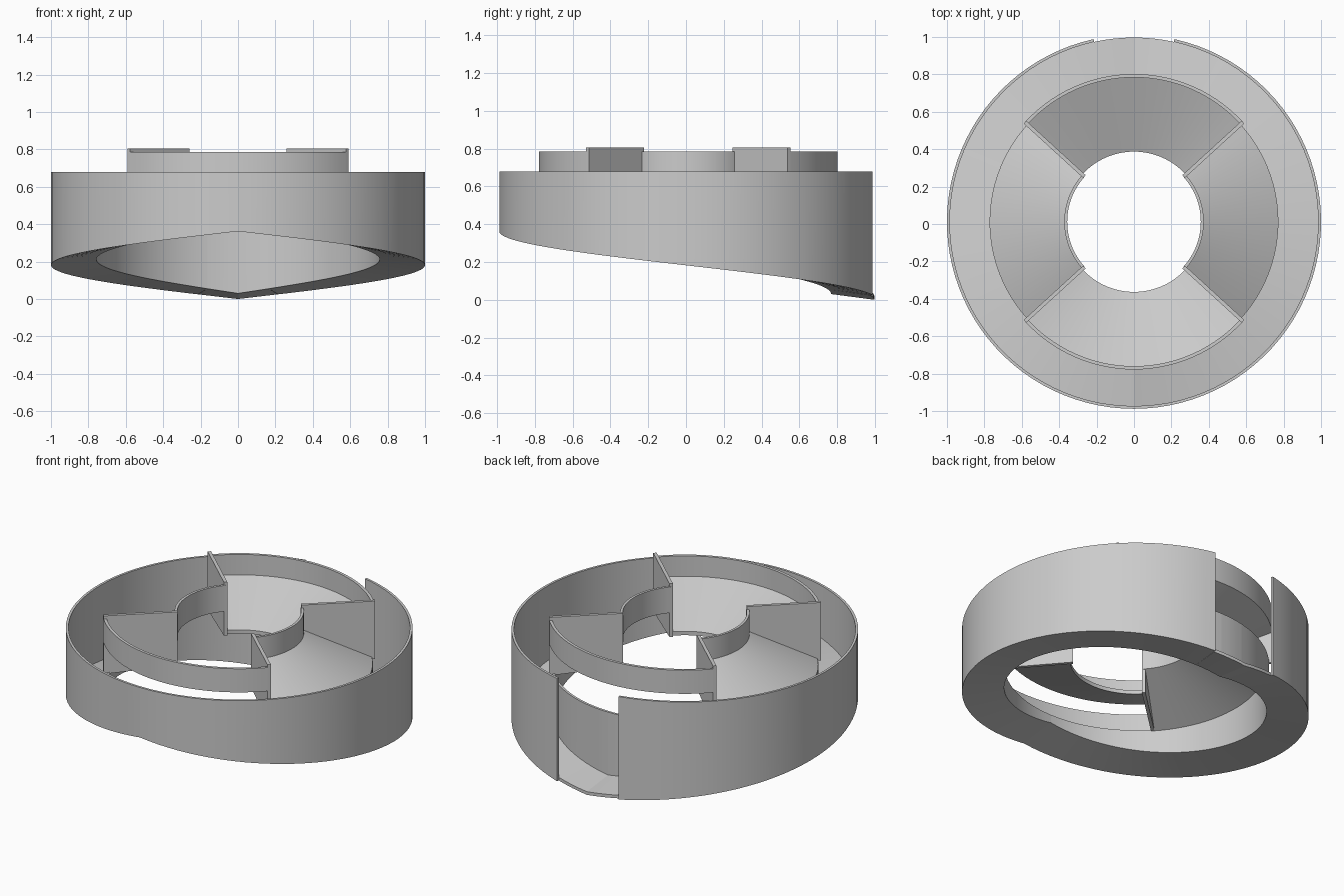
import bpy, bmesh
from math import radians, degrees, cos, sin

if "Cube" in bpy.data.objects:
    bpy.data.objects.remove(bpy.data.objects["Cube"])

CY = 0.012          # centre of all rings in y
R_IN, R_OUT = 0.757, 1.0
TUBE_TOP, RIM_TOP = 0.445, 0.68
VANE = 42.4         # vane angle from the x axis


def finish(name, bm):
    bmesh.ops.recalc_face_normals(bm, faces=bm.faces)
    me = bpy.data.meshes.new(name)
    bm.to_mesh(me)
    bm.free()
    ob = bpy.data.objects.new(name, me)
    bpy.context.collection.objects.link(ob)
    bpy.ops.object.select_all(action='DESELECT')
    ob.select_set(True)
    bpy.context.view_layer.objects.active = ob
    bpy.ops.object.shade_smooth_by_angle(angle=radians(25))
    return ob


def sweep(name, a0, a1, profile, n):
    """Sweep a closed (r, z) profile, given per angle, from a0 to a1 degrees."""
    bm = bmesh.new()
    rings = []
    for i in range(n + 1):
        a = a0 + (a1 - a0) * i / n
        c, s = cos(radians(a)), sin(radians(a))
        rings.append([bm.verts.new((r * c, r * s + CY, z)) for r, z in profile(a)])
    for p, q in zip(rings, rings[1:]):
        for j in range(len(p)):
            k = (j + 1) % len(p)
            bm.faces.new((p[j], p[k], q[k], q[j]))
    bm.faces.new(rings[0])
    bm.faces.new(rings[-1])
    return finish(name, bm)


def floor_z(a):
    # ramp: high at the front, falling evenly both ways to the back
    return 0.362 * abs(a - 90) / 180


def tray(a):
    h = floor_z(a)
    return [(R_IN, h + .03), (R_OUT, h), (R_OUT, RIM_TOP), (.985, RIM_TOP),
            (.985, h + .02), (.772, h + .045), (.772, TUBE_TOP), (R_IN, TUBE_TOP)]


def spout(a):
    h = floor_z(a)
    return [(R_IN, h + .03), (.985, h), (.985, h + .02),
            (.772, h + .045), (.772, TUBE_TOP), (R_IN, TUBE_TOP)]


# Channel with sloping floor, in two halves meeting at the front
GAP = 12.5
sweep("channel_left", 90 + GAP, 270, tray, 46)
sweep("channel_right", 90 - GAP, -90, tray, 46)
# Open outlet at the back: floor and inner wall only
sweep("outlet_left", 90, 90 + GAP, spout, 4)
sweep("outlet_right", 90, 90 - GAP, spout, 4)

# Front and back: funnel towards the centre, with an outer retaining wall
funnel = [(.375, .465), (.79, .635), (.79, .785), (.772, .785), (.772, .655), (.375, .49)]
# Left and right: cone shedding outwards, with an inner retaining wall
shed = [(.357, .62), (.77, .43), (.77, .45), (.373, .645), (.373, .785), (.357, .785)]
for side, mid in (("back", 90), ("front", 270)):
    half = 90 - VANE
    sweep(side + "_funnel", mid - half, mid + half, lambda a: funnel, 28)
for side, mid in (("right", 0), ("left", 180)):
    sweep(side + "_shed", mid - VANE, mid + VANE, lambda a: shed, 26)

# Radial divider vanes
for i, a in enumerate((VANE, 180 - VANE, 180 + VANE, 360 - VANE)):
    bm = bmesh.new()
    c, s = cos(radians(a)), sin(radians(a))
    loops = []
    for t in (-.01, .01):
        loops.append([bm.verts.new((r * c - t * s, r * s + t * c + CY, z)) for r, z in
                      ((.36, .465), (.79, .435), (.79, .805), (.36, .805))])
    p, q = loops
    bm.faces.new(p)
    bm.faces.new(q)
    for j in range(4):
        k = (j + 1) % 4
        bm.faces.new((p[j], p[k], q[k], q[j]))
    finish("vane_%d" % (i + 1), bm)
